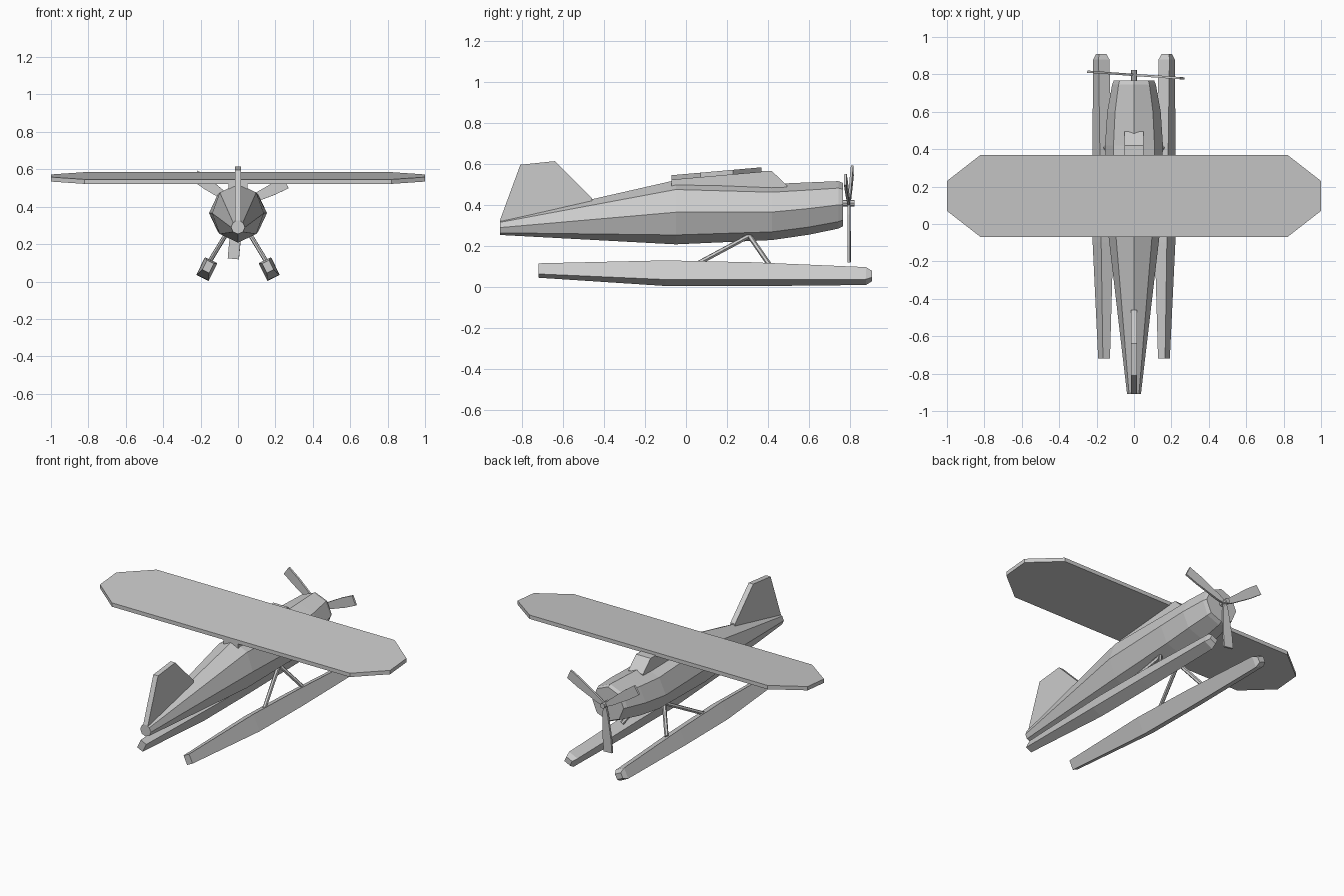
import bpy, bmesh
from math import cos, sin, pi, radians
from mathutils import Vector, Matrix

if "Cube" in bpy.data.objects:
    bpy.data.objects.remove(bpy.data.objects["Cube"])


def make(name, bm):
    bmesh.ops.recalc_face_normals(bm, faces=bm.faces[:])
    me = bpy.data.meshes.new(name)
    bm.to_mesh(me)
    bm.free()
    ob = bpy.data.objects.new(name, me)
    bpy.context.collection.objects.link(ob)
    return ob


def loft(name, rings):
    """Skin a row of equal-sized rings and cap both ends."""
    bm = bmesh.new()
    vs = [[bm.verts.new(p) for p in r] for r in rings]
    n = len(rings[0])
    for a, b in zip(vs, vs[1:]):
        for i in range(n):
            j = (i + 1) % n
            bm.faces.new((a[i], a[j], b[j], b[i]))
    bm.faces.new(vs[0])
    bm.faces.new(vs[-1])
    return make(name, bm)


def side_plate(name, profile, half):
    """Extrude a (y, z) side profile across x."""
    return loft(name, [[(x, y, z) for y, z in profile] for x in (-half, half)])


def rod(name, a, b, r, sides=6):
    a, b = Vector(a), Vector(b)
    q = (b - a).to_track_quat('Z', 'Y')
    ring = [q @ Vector((r * cos(2 * pi * i / sides), r * sin(2 * pi * i / sides), 0))
            for i in range(sides)]
    return loft(name, [[a + p for p in ring], [b + p for p in ring]])


# Fuselage: octagonal sections (y, centre z, half width, half height)
sections = [(-0.91, 0.29, 0.037, 0.036), (-0.05, 0.365, 0.138, 0.157),
            (0.42, 0.366, 0.155, 0.137), (0.60, 0.383, 0.143, 0.128),
            (0.745, 0.401, 0.117, 0.116), (0.768, 0.402, 0.108, 0.106)]
loft("fuselage", [[(rx * sin(pi * i / 4), y, cz + rz * cos(pi * i / 4)) for i in range(8)]
                  for y, cz, rx, rz in sections])

# Wing: clipped slab, pitched up towards the nose
outline = [(-1, 0.07), (-0.82, -0.07), (0.82, -0.07), (1, 0.07),
           (1, 0.23), (0.82, 0.37), (-0.82, 0.37), (-1, 0.23)]
loft("wing", [[(x, y, 0.528 + dz + 0.088 * (y + 0.07)) for x, y in outline]
              for dz in (-0.006, 0.018)])

# Cabin under the wing and tail fin
side_plate("cabin", [(-0.07, 0.49), (-0.07, 0.525), (0.36, 0.566), (0.42, 0.566),
                     (0.495, 0.495), (0.495, 0.47)], 0.05)
side_plate("tail_fin", [(-0.91, 0.30), (-0.91, 0.325), (-0.81, 0.597),
                        (-0.64, 0.615), (-0.46, 0.435), (-0.46, 0.39)], 0.016)

# Floats and struts on both sides; float sections (y, x, z, width, height)
float_sections = [(-0.72, 0.16, 0.08, 0.042, 0.058), (-0.10, 0.166, 0.067, 0.072, 0.104),
                  (0.32, 0.17, 0.062, 0.072, 0.095), (0.88, 0.175, 0.053, 0.064, 0.066),
                  (0.91, 0.175, 0.053, 0.044, 0.034)]
c, s = cos(radians(26)), sin(radians(26))
for side, label in ((1, "right"), (-1, "left")):
    rings = []
    for y, x, z, w, h in float_sections:
        corners = [(-w / 2, -h / 2), (w / 2, -h / 2), (w / 2, h / 2), (-w / 2, h / 2)]
        rings.append([(side * (x + u * c - v * s), y, z + u * s + v * c) for u, v in corners])
    loft(label + "_float", rings)
    for foot, part in ((0.04, "rear"), (0.41, "front")):
        rod(f"{label}_{part}_strut", (side * 0.065, 0.31, 0.25),
            (side * 0.153, foot, 0.105), 0.012)

# Propeller: hub and three thin blades, slightly turned on its shaft
rod("propeller_hub", (0, 0.75, 0.41), (0, 0.823, 0.41), 0.016, 8)
for k, angle in enumerate((-95, 25, 145)):
    turn = (Matrix.Translation((0, 0.797, 0.405)) @ Matrix.Rotation(radians(-4), 4, 'Z')
            @ Matrix.Rotation(radians(-angle), 4, 'Y'))
    blade = [(0.0, 0.008), (0.05, 0.018), (0.20, 0.030), (0.285, 0.030)]
    loft(f"propeller_blade_{k + 1}",
         [[turn @ Vector((r, sy * 0.006, sz * w)) for sy, sz in
           ((-1, -1), (1, -1), (1, 1), (-1, 1))] for r, w in blade])
